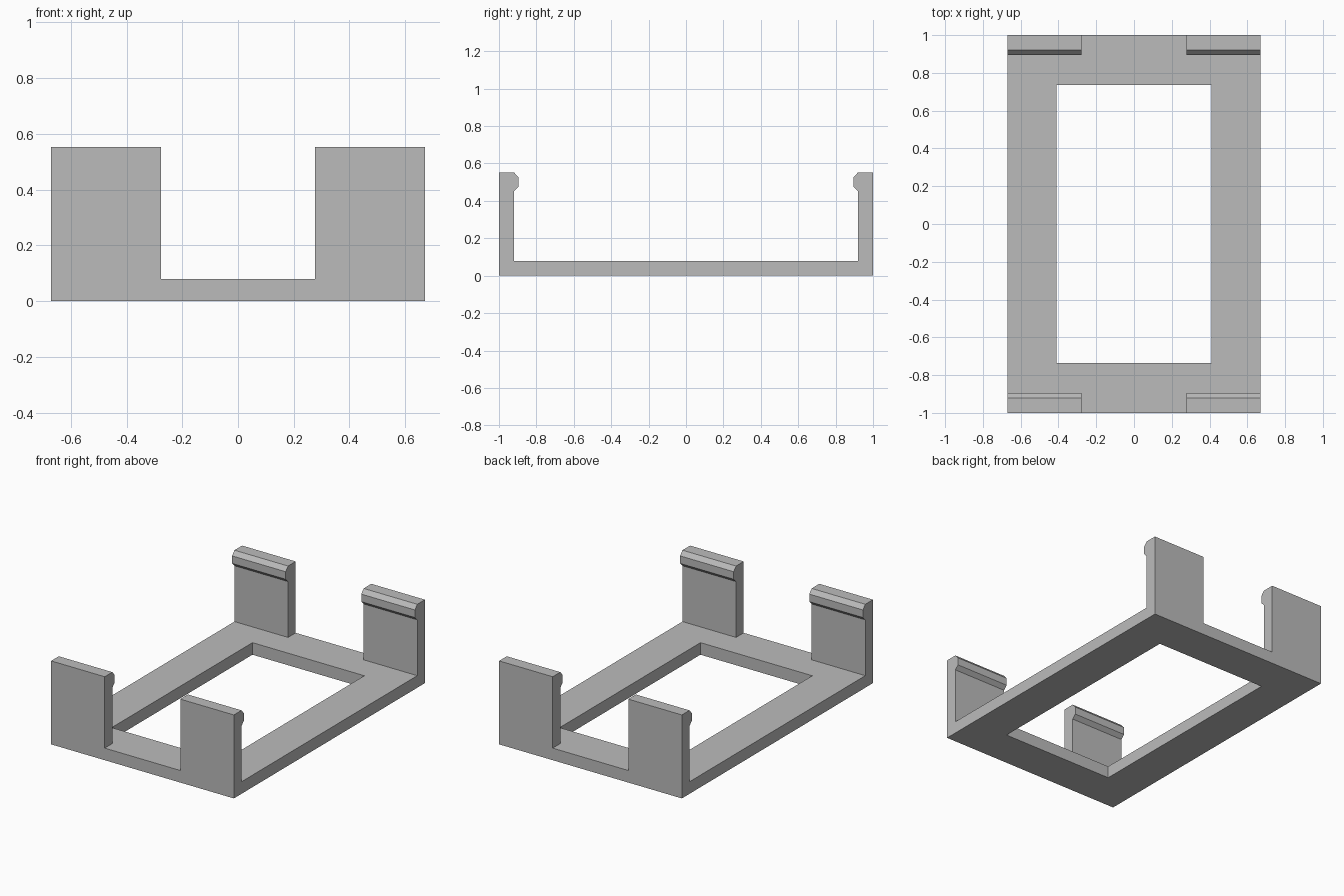
import bpy
import bmesh

# Remove the default cube
cube = bpy.data.objects.get("Cube")
if cube:
    bpy.data.objects.remove(cube, do_unlink=True)

HALF_X, HALF_Y = 0.67, 1.0
OPEN_X, OPEN_Y = 0.41, 0.737
BASE_H, CLIP_H = 0.08, 0.553
CLIP_IN = 0.277

grey = bpy.data.materials.new("plain grey")
grey.use_nodes = True
colour = (0.5, 0.5, 0.5, 1.0)
grey.diffuse_color = colour
grey.node_tree.nodes["Principled BSDF"].inputs["Base Color"].default_value = colour


def make_object(name, bm):
    bmesh.ops.recalc_face_normals(bm, faces=bm.faces)
    mesh = bpy.data.meshes.new(name)
    bm.to_mesh(mesh)
    bm.free()
    mesh.materials.append(grey)
    obj = bpy.data.objects.new(name, mesh)
    bpy.context.collection.objects.link(obj)
    return obj


def extrude(bm, faces, offset):
    result = bmesh.ops.extrude_face_region(bm, geom=faces)
    moved = [v for v in result["geom"] if isinstance(v, bmesh.types.BMVert)]
    bmesh.ops.translate(bm, verts=moved, vec=offset)


# Base frame: rectangular ring with an open middle
corners = [(-1, -1), (1, -1), (1, 1), (-1, 1)]
bm = bmesh.new()
outer = [bm.verts.new((x * HALF_X, y * HALF_Y, 0)) for x, y in corners]
inner = [bm.verts.new((x * OPEN_X, y * OPEN_Y, 0)) for x, y in corners]
ring = []
for i in range(4):
    j = (i + 1) % 4
    ring.append(bm.faces.new((outer[i], outer[j], inner[j], inner[i])))
extrude(bm, ring, (0, 0, BASE_H))
# Merge the flat ring faces so only real edges remain
make_object("base_frame", bm)

# Corner clips: hooked side profile (distance from centre, height)
hook = [(1.0, BASE_H), (1.0, CLIP_H), (0.92, CLIP_H), (0.895, 0.525),
        (0.895, 0.475), (0.92, 0.45), (0.92, BASE_H)]
for end, sy in (("front", -1), ("back", 1)):
    for side, sx in (("left", 1), ("right", -1)):
        bm = bmesh.new()
        profile = bm.faces.new([bm.verts.new((sx * CLIP_IN, sy * y, z)) for y, z in hook])
        extrude(bm, [profile], (sx * (HALF_X - CLIP_IN), 0, 0))
        make_object(f"{end}_{side}_clip", bm)
